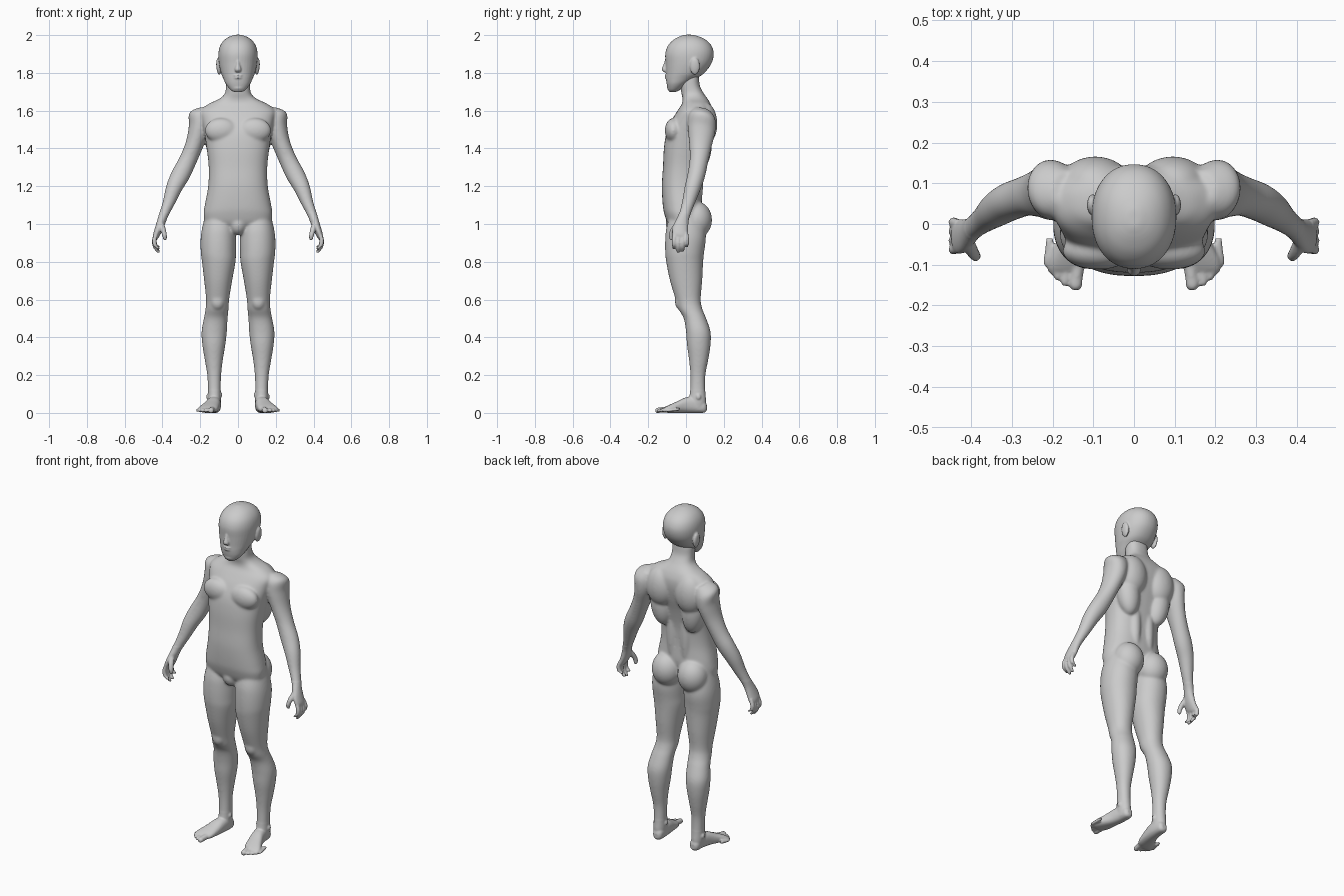
import bpy, bmesh, math
from mathutils import Vector, Matrix


def spline(rows, steps):
    """Catmull-Rom through rows of numbers."""
    out = []
    for i in range(len(rows) - 1):
        a, b, c, d = (rows[max(i - 1, 0)], rows[i], rows[i + 1], rows[min(i + 2, len(rows) - 1)])
        for s in range(steps):
            t = s / steps
            out.append([0.5 * (2 * q + (r - p) * t + (2 * p - 5 * q + 4 * r - w) * t * t
                               + (3 * q - p - 3 * r + w) * t ** 3)
                        for p, q, r, w in zip(a, b, c, d)])
    return out + [list(rows[-1])]


def loft(bm, rows, axis=(0, 0, 1), power=2.0, seg=40, steps=5):
    """Closed skin through rows (x, y, z, radius_u, radius_v) lying across axis."""
    d = Vector(axis).normalized()
    u = (Vector((1, 0, 0)) - d * d.x).normalized()
    v = d.cross(u)
    rings = []
    for x, y, z, ru, rv in spline(rows, steps):
        ring = []
        for k in range(seg):
            a = 2 * math.pi * k / seg
            c, s = math.cos(a), math.sin(a)
            c = math.copysign(abs(c) ** (2 / power), c)
            s = math.copysign(abs(s) ** (2 / power), s)
            ring.append(bm.verts.new(Vector((x, y, z)) + u * c * max(ru, .002) + v * s * max(rv, .002)))
        rings.append(ring)
    for r, q in zip(rings, rings[1:]):
        for k in range(seg):
            bm.faces.new((r[k], r[(k + 1) % seg], q[(k + 1) % seg], q[k]))
    bm.faces.new(rings[0][::-1])
    bm.faces.new(rings[-1])


def upright(bm, rows, power):
    """Loft from rows (x, z, half width, front y, back y)."""
    loft(bm, [(x, (f + b) / 2, z, w, (b - f) / 2) for x, z, w, f, b in rows], power=power)


def blob(bm, centre, radii, tilt=0):
    m = Matrix.Translation(centre) @ Matrix.Rotation(tilt, 4, 'Y') @ Matrix.Diagonal((*radii, 1))
    bmesh.ops.create_uvsphere(bm, u_segments=32, v_segments=20, radius=1, matrix=m)


def mirror_all(bm):
    geom = bmesh.ops.duplicate(bm, geom=bm.verts[:] + bm.edges[:] + bm.faces[:])['geom']
    bmesh.ops.scale(bm, vec=(-1, 1, 1), verts=[g for g in geom if isinstance(g, bmesh.types.BMVert)])


def sculpt(name, bm, voxel, fine, soft, is_soft):
    """Fuse overlapping parts to one skin, then smooth; soft areas get extra passes."""
    bmesh.ops.recalc_face_normals(bm, faces=bm.faces[:])
    me = bpy.data.meshes.new(name)
    bm.to_mesh(me)
    bm.free()
    ob = bpy.data.objects.new(name, me)
    bpy.context.collection.objects.link(ob)
    rm = ob.modifiers.new("fuse", 'REMESH')
    rm.mode = 'VOXEL'
    rm.voxel_size = voxel
    dg = bpy.context.evaluated_depsgraph_get()
    fused = bpy.data.meshes.new_from_object(ob.evaluated_get(dg))
    ob.modifiers.clear()
    ob.data = fused
    fused.shade_smooth()
    group = ob.vertex_groups.new(name="soft")
    group.add([v.index for v in fused.vertices if is_soft(v.co)], 1.0, 'REPLACE')
    for label, count in (("soft", soft), ("fine", fine)):
        sm = ob.modifiers.new(label, 'SMOOTH')
        sm.factor = 0.5
        sm.iterations = count
        if label == "soft":
            sm.vertex_group = "soft"
    return ob


body = bmesh.new()

# leg
upright(body, [
    (.100, 1.06, .070, -.080, .080), (.102, .98, .088, -.104, .100),
    (.104, .92, .094, -.110, .105), (.104, .85, .093, -.110, .096),
    (.102, .80, .089, -.105, .091), (.105, .70, .074, -.085, .086),
    (.108, .60, .061, -.055, .078), (.111, .55, .061, -.040, .087),
    (.118, .50, .063, -.012, .107), (.126, .43, .067, .000, .130),
    (.128, .36, .061, .005, .130), (.128, .28, .048, .016, .118),
    (.126, .20, .037, .023, .103), (.125, .12, .034, .022, .102),
    (.125, .06, .034, .015, .106), (.124, .015, .028, .02, .10)], 2.1)
blob(body, (.108, -.032, .59), (.036, .027, .045))
for x, y, z in ((.094, .058, .095), (.157, .066, .085)):
    blob(body, (x, y, z), (.011, .014, .016))

# foot
loft(body, [(.122, .110, .028, .014, .016), (.122, .095, .033, .028, .032),
            (.124, .045, .043, .034, .043), (.131, .000, .041, .038, .041),
            (.144, -.045, .031, .045, .031), (.158, -.085, .022, .051, .022),
            (.166, -.108, .017, .046, .015), (.168, -.120, .015, .038, .008)],
     axis=(0, -1, 0), power=2.4)

# toes
for x, y, r in ((.142, -.152, .016), (.168, -.142, .011), (.186, -.128, .0105),
                (.201, -.112, .010), (.212, -.095, .009)):
    loft(body, [(x - .006, y + .06, .020, r, r), (x, y + .015, .015, r, r * .9),
                (x + .001, y, .013, r, r * .9), (x + .001, y - .010, .012, r * .6, r * .6)],
         axis=(0, -1, 0), seg=16)

# arm and palm
loft(body, [(.165, .085, 1.605, .035, .045), (.196, .085, 1.565, .066, .072),
            (.207, .082, 1.50, .057, .074), (.231, .076, 1.42, .048, .061),
            (.264, .069, 1.34, .047, .050), (.304, .055, 1.26, .050, .047),
            (.339, .035, 1.19, .043, .043), (.368, .012, 1.11, .032, .034),
            (.393, -.008, 1.05, .025, .030), (.405, -.020, 1.015, .023, .034),
            (.419, -.029, .975, .021, .042), (.433, -.031, .94, .017, .043),
            (.437, -.031, .925, .011, .036)], axis=(.2, -.1, -.51))

# fingers and thumb
for y, tip in ((-.063, .866), (-.041, .847), (-.018, .853), (.004, .876)):
    mid = (.945 + tip) / 2
    loft(body, [(.430, y * .9 - .003, .955, .011, .011), (.443, y, mid + .01, .012, .012),
                (.438, y, mid - .02, .0115, .0115), (.424, y, tip + .008, .010, .010),
                (.420, y, tip, .006, .006)], axis=(0, 0, -1), seg=16)
loft(body, [(.408, -.040, 1.01, .014, .016), (.398, -.064, .975, .015, .017),
            (.390, -.077, .945, .013, .014), (.387, -.078, .925, .011, .011),
            (.388, -.077, .914, .006, .006)], axis=(0, 0, -1), seg=16)

# chest, back and seat muscles
blob(body, (.088, -.066, 1.495), (.088, .046, .066))
blob(body, (.095, .098, 1.53), (.088, .068, .115))
blob(body, (.105, .075, 1.42), (.065, .062, .13), .12)
blob(body, (.045, .050, 1.26), (.037, .043, .22))
blob(body, (.085, .054, 1.022), (.086, .084, .098))
mirror_all(body)

# trunk and neck
upright(body, [
    (0, .965, .08, -.06, .03), (0, 1.00, .165, -.095, .060), (0, 1.05, .182, -.114, .075),
    (0, 1.10, .176, -.123, .085), (0, 1.20, .158, -.128, .080), (0, 1.30, .155, -.122, .085),
    (0, 1.40, .166, -.117, .105), (0, 1.48, .178, -.104, .128), (0, 1.55, .192, -.075, .142),
    (0, 1.60, .198, -.045, .142), (0, 1.636, .155, -.022, .130), (0, 1.662, .100, -.018, .115),
    (0, 1.69, .070, -.024, .095), (0, 1.73, .064, -.028, .074), (0, 1.78, .062, -.028, .068),
    (0, 1.82, .050, -.02, .06)], 2.4)
blob(body, (0, -.055, .998), (.048, .052, .058))

sculpt("body", body, .005, 3, 26,
       lambda p: .12 < p.z < 1.80 and not (abs(p.x) > .35 and p.z < 1.06))

# head
head = bmesh.new()
blob(head, (.102, .047, 1.835), (.013, .026, .045), .08)
mirror_all(head)
upright(head, [
    (0, 1.698, .018, -.086, -.056), (0, 1.71, .040, -.094, -.032), (0, 1.74, .064, -.102, .008),
    (0, 1.77, .078, -.106, .055), (0, 1.80, .090, -.106, .098), (0, 1.85, .101, -.108, .135),
    (0, 1.90, .104, -.110, .147), (0, 1.94, .096, -.098, .137), (0, 1.97, .077, -.073, .112),
    (0, 1.99, .050, -.040, .076), (0, 2.002, .016, -.008, .036)], 2.15)

# nose, lips and chin
loft(head, [(0, -.100, 1.872, .008, .010), (0, -.107, 1.845, .010, .012),
            (0, -.112, 1.818, .017, .016), (0, -.107, 1.804, .013, .010)], seg=20)
for z, w in ((1.787, .025), (1.774, .022)):
    blob(head, (0, -.102, z), (w, .011, .0055))
blob(head, (0, -.084, 1.722), (.030, .016, .016))
sculpt("head", head, .0045, 2, 10, lambda p: p.z > 1.87 or p.y > -.06 and abs(p.x) < .085)
